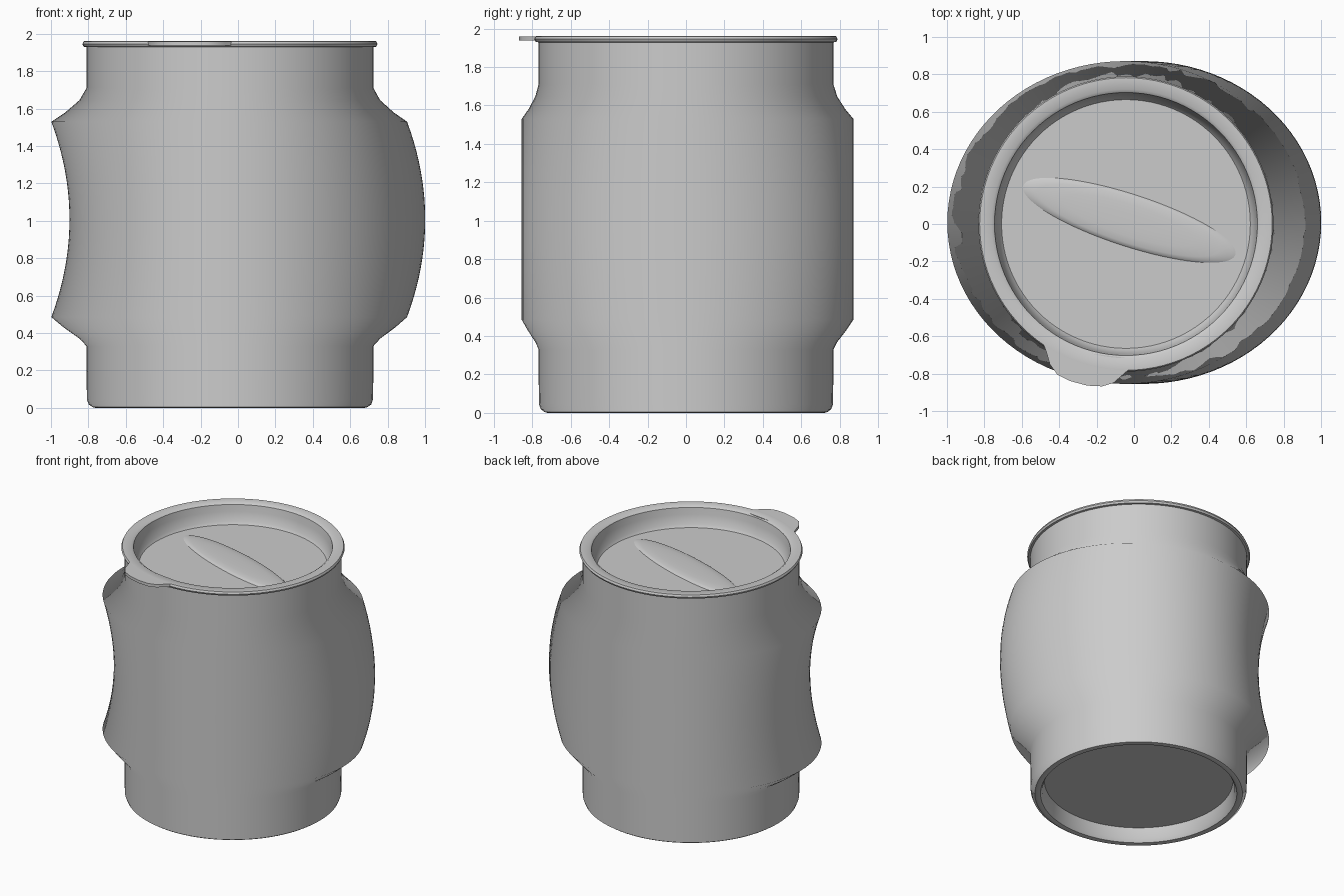
import bpy, bmesh
from math import sin, cos, pi, radians
from mathutils import Vector

cube = bpy.data.objects.get("Cube")
if cube:
    bpy.data.objects.remove(cube, do_unlink=True)

SEGMENTS = 96
NECK_X, NECK_R = -0.043, 0.767

grey = bpy.data.materials.new("plain grey")
grey.use_nodes = True
colour = (0.6, 0.6, 0.6, 1)
grey.diffuse_color = colour
grey.node_tree.nodes["Principled BSDF"].inputs["Base Color"].default_value = colour


def finish(name, bm, angle=40):
    """Turn a bmesh into a smooth-shaded grey object."""
    bmesh.ops.recalc_face_normals(bm, faces=bm.faces)
    mesh = bpy.data.meshes.new(name)
    bm.to_mesh(mesh)
    bm.free()
    mesh.materials.append(grey)
    obj = bpy.data.objects.new(name, mesh)
    bpy.context.collection.objects.link(obj)
    bpy.ops.object.select_all(action="DESELECT")
    obj.select_set(True)
    bpy.context.view_layer.objects.active = obj
    bpy.ops.object.shade_smooth_by_angle(angle=radians(angle))
    return obj


def loft(name, rings, cap_start=False, cap_end=False, angle=40):
    """Skin a stack of ellipses given as (centre x, centre y, rx, ry, z)."""
    bm = bmesh.new()
    loops = []
    for cx, cy, rx, ry, z in rings:
        loops.append([bm.verts.new((cx + rx * cos(2 * pi * i / SEGMENTS),
                                    cy + ry * sin(2 * pi * i / SEGMENTS), z))
                      for i in range(SEGMENTS)])
    for a, b in zip(loops, loops[1:]):
        for i in range(SEGMENTS):
            j = (i + 1) % SEGMENTS
            bm.faces.new((a[i], a[j], b[j], b[i]))
    if cap_start:
        bm.faces.new(loops[0])
    if cap_end:
        bm.faces.new(loops[-1])
    return finish(name, bm, angle)


def round_ring(r, z):
    return (NECK_X, 0, r, r, z)


def shoulder_ring(t, z):
    """Blend from the round neck (t = 0) to the wide belly (t = 1)."""
    return (NECK_X - 0.004 * t, 0.008 * t, NECK_R + 0.184 * t, NECK_R + 0.096 * t, z)


# Body: round foot, belly that bows toward +x, round neck
rings = [round_ring(r, z) for r, z in
         ((0.735, 0.004), (0.755, 0.018), (0.765, 0.045), (NECK_R, 0.2))]
rings += [shoulder_ring(t, z) for t, z in ((0, 0.33), (0.2, 0.37), (0.65, 0.43))]
low, high, steps = 0.485, 1.53, 20
for k in range(steps + 1):
    u = 2 * k / steps - 1
    cx, cy, rx, ry, z = shoulder_ring(1, low + (high - low) * k / steps)
    rings.append((cx + 0.097 * (1 - u * u), cy, rx, ry, z))
rings += [shoulder_ring(t, z) for t, z in ((0.6, 1.58), (0.2, 1.645), (0, 1.71))]
rings.append(round_ring(NECK_R, 1.935))
body = loft("jar_body", rings, angle=80)

# Shade the shoulders softly, as one continuous wall
body.data.normals_split_custom_set_from_vertices(
    [Vector((v.co.x - NECK_X, v.co.y, 0)).normalized() for v in body.data.vertices])

# Base: narrow standing ring around a recessed underside
loft("recessed_base",
     [round_ring(r, z) for r, z in
      ((0.735, 0.004), (0.72, 0), (0.695, 0.004), (0.68, 0.03), (0.667, 0.11))],
     cap_end=True)

# Lid: rolled lip, sloping inner wall and sunken floor
loft("sunken_lid",
     [round_ring(r, z) for r, z in
      ((0.765, 1.928), (0.782, 1.931), (0.789, 1.945), (0.782, 1.96), (0.72, 1.962),
       (0.703, 1.95), (0.695, 1.9), (0.68, 1.83), (0.665, 1.81))],
     cap_end=True)

# Raised oval on the lid floor
oval = loft("lid_oval",
            [(0, 0, 0.6 * s, 0.14 * s, z) for s, z in
             ((1, 0), (0.95, 0.008), (0.85, 0.014), (0.6, 0.018), (0.3, 0.02))],
            cap_end=True)
oval.location = (-0.025, 0.02, 1.809)
oval.rotation_euler.z = radians(-18)

# Pull tab: flat rounded plate on the front of the lip
outline = [(-0.5, -0.6), (-0.47, -0.68), (-0.45, -0.75), (-0.41, -0.805), (-0.34, -0.84),
           (-0.25, -0.864), (-0.17, -0.868), (-0.11, -0.85), (-0.07, -0.815),
           (-0.03, -0.78), (0.02, -0.74), (-0.05, -0.715), (-0.25, -0.69)]
bm = bmesh.new()
face = bm.faces.new([bm.verts.new((x, y, 1.938)) for x, y in outline])
top = bmesh.ops.extrude_face_region(bm, geom=[face])
bmesh.ops.translate(bm, vec=(0, 0, 0.022),
                    verts=[g for g in top["geom"] if isinstance(g, bmesh.types.BMVert)])
finish("pull_tab", bm)
